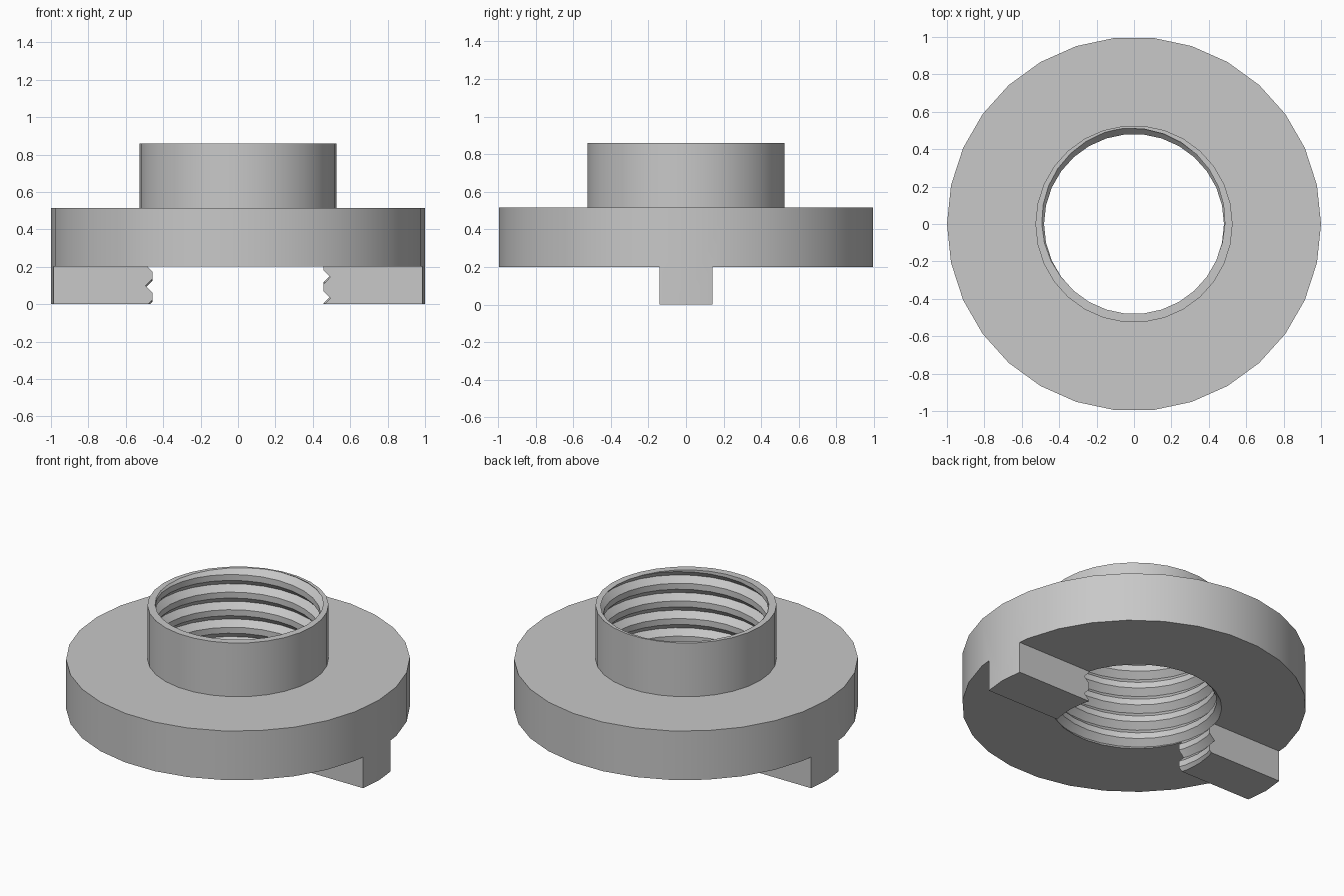
import bpy, bmesh, math

if "Cube" in bpy.data.objects:
    bpy.data.objects.remove(bpy.data.objects["Cube"])

SIDES = 30
R_FLANGE, R_COLLAR = 1.0, 0.527
Z_TAB, Z_FLANGE, Z_TOP = 0.2, 0.515, 0.86
TAB_HALF = 0.14
PITCH, R_MINOR, R_MAJOR, GROOVE = 0.113, 0.481, 0.516, 0.0375
GROOVE_Z = 0.037            # groove centre height at angle zero

steel = bpy.data.materials.new("grey_steel")
steel.diffuse_color = (0.58, 0.58, 0.58, 1)
steel.use_nodes = True
steel.node_tree.nodes["Principled BSDF"].inputs["Base Color"].default_value = steel.diffuse_color


def make_object(name, bm):
    bmesh.ops.recalc_face_normals(bm, faces=bm.faces)
    mesh = bpy.data.meshes.new(name)
    bm.to_mesh(mesh)
    bm.free()
    mesh.materials.append(steel)
    obj = bpy.data.objects.new(name, mesh)
    bpy.context.collection.objects.link(obj)
    return obj


def polar(r, a, z):
    return (r * math.cos(a), r * math.sin(a), z)


# Flange and collar: one stepped solid of revolution
def stepped_body():
    bm = bmesh.new()
    profile = [(R_FLANGE, 0), (R_FLANGE, Z_FLANGE), (R_COLLAR, Z_FLANGE), (R_COLLAR, Z_TOP)]
    rings = [[bm.verts.new(polar(r, math.tau * i / SIDES, z)) for i in range(SIDES)]
             for r, z in profile]
    for low, high in zip(rings, rings[1:]):
        for i in range(SIDES):
            j = (i + 1) % SIDES
            bm.faces.new((low[i], low[j], high[j], high[i]))
    bm.faces.new(rings[0])
    bm.faces.new(rings[-1])
    return make_object("threaded_flange_nut", bm)


# Boxes that clear the underside, leaving a tab on each side
def underside_cutter(side):
    bm = bmesh.new()
    bmesh.ops.create_cube(bm, size=1)
    bmesh.ops.scale(bm, vec=(3, 2, 1), verts=bm.verts)
    bmesh.ops.translate(bm, vec=(0, side * (TAB_HALF + 1), Z_TAB - 0.5), verts=bm.verts)
    return make_object("underside_cutter", bm)


# Bore with a right-handed helical ridge that cuts the thread groove
def thread_cutter():
    bm = bmesh.new()
    turns = 12
    steps = turns * SIDES
    section = [(R_MINOR, -GROOVE), (R_MAJOR, 0), (R_MINOR, GROOVE)]
    start = GROOVE_Z - 3 * PITCH
    rows = [[bm.verts.new(polar(r, math.tau * i / SIDES, start + dz + PITCH * i / SIDES))
             for r, dz in section] for i in range(steps + 1)]
    # the last turn's upper edge
    for i in range(steps + 1, steps + SIDES + 1):
        rows.append([bm.verts.new(polar(R_MINOR, math.tau * i / SIDES,
                                        start - GROOVE + PITCH * i / SIDES))])
    for i in range(steps):
        here = rows[i] + [rows[i + SIDES][0]]
        after = rows[i + 1] + [rows[i + 1 + SIDES][0]]
        for k in range(3):
            bm.faces.new((here[k], after[k], after[k + 1], here[k + 1]))
    # close both ends with fans to the axis
    low = bm.verts.new((0, 0, start - 0.3))
    high = bm.verts.new((0, 0, start + PITCH * (turns + 1) + 0.3))
    for e in [e for e in bm.edges if e.is_boundary]:
        a, b = e.verts
        bm.faces.new((a, b, low if a.co.z < Z_TOP / 2 else high))
    return make_object("thread_cutter", bm)


nut = stepped_body()
cutters = [underside_cutter(-1), underside_cutter(1), thread_cutter()]
for cutter in cutters:
    mod = nut.modifiers.new(cutter.name, "BOOLEAN")
    mod.operation = "DIFFERENCE"
    mod.solver = "EXACT"
    mod.object = cutter

# Apply the cuts and discard the cutters
bpy.context.view_layer.update()
result = bpy.data.meshes.new_from_object(nut.evaluated_get(bpy.context.evaluated_depsgraph_get()))
nut.modifiers.clear()
nut.data = result
for cutter in cutters:
    bpy.data.objects.remove(cutter)

bpy.ops.object.select_all(action="DESELECT")
nut.select_set(True)
bpy.context.view_layer.objects.active = nut
bpy.ops.object.shade_smooth_by_angle(angle=math.radians(25))
